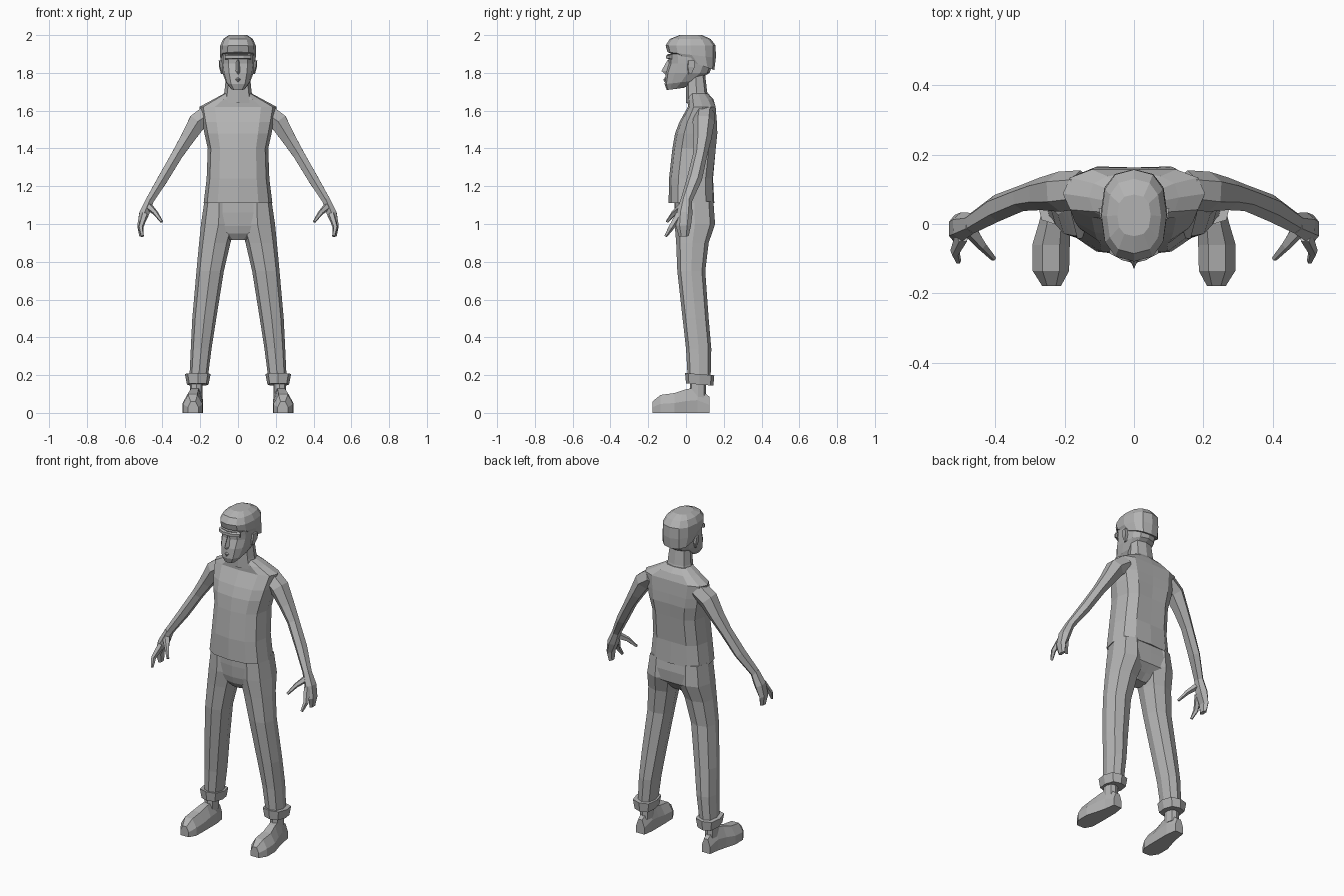
import bpy, bmesh, math
from mathutils import Vector

grey = bpy.data.materials.new("plain grey")
grey.diffuse_color = (0.45, 0.45, 0.45, 1)


def loft(name, rings, mirror=False):
    """Skin a list of equal-length rings into one closed flat-shaded part."""
    bm = bmesh.new()
    rows = [[bm.verts.new(p) for p in ring] for ring in rings]
    n = len(rows[0])
    for a, b in zip(rows, rows[1:]):
        for i in range(n):
            j = (i + 1) % n
            bm.faces.new((a[i], a[j], b[j], b[i]))
    bm.faces.new(rows[0])
    bm.faces.new(rows[-1])
    bmesh.ops.recalc_face_normals(bm, faces=bm.faces)
    me = bpy.data.meshes.new(name)
    bm.to_mesh(me)
    bm.free()
    me.materials.append(grey)
    ob = bpy.data.objects.new(name, me)
    bpy.context.collection.objects.link(ob)
    if mirror:
        m = ob.modifiers.new("mirror", 'MIRROR')
        m.use_mirror_merge = False
    return ob


def level(z, x0, x1, y0, y1, n=12, p=0.75, groove=0.0, tilt=0.0):
    """Rounded-box ring at one height; groove dents the back centre, tilt lifts the back."""
    ring = []
    for i in range(n):
        a = 2 * math.pi * i / n
        c, s = math.cos(a), math.sin(a)
        cx = math.copysign(abs(c) ** p, c) if abs(c) > 1e-6 else 0
        cy = math.copysign(abs(s) ** p, s) if abs(s) > 1e-6 else 0
        y = (y0 + y1) / 2 + cy * (y1 - y0) / 2
        if s > 0.99:
            y -= groove
        ring.append(((x0 + x1) / 2 + cx * (x1 - x0) / 2, y, z + tilt * cy))
    return ring


def tube(name, path, n=6):
    """Limb along a path of (x, y, z, depth radius, width radius)."""
    pts = [Vector(q[:3]) for q in path]
    rings = []
    for k, q in enumerate(path):
        d = (pts[min(k + 1, len(pts) - 1)] - pts[max(k - 1, 0)]).normalized()
        u = (Vector((0, 1, 0)) - d * d.y).normalized()
        v = d.cross(u)
        rings.append([pts[k] + u * (q[3] * math.cos(2 * math.pi * i / n))
                      + v * (q[4] * math.sin(2 * math.pi * i / n)) for i in range(n)])
    return loft(name, rings, True)


# Shirt body: (height, half width, front, back, spine groove)
loft("shirt", [level(z, -w, w, f, b, groove=g) for z, w, f, b, g in [
    (1.11, .182, -.092, .155, .005), (1.24, .166, -.09, .153, .01),
    (1.40, .160, -.072, .17, .015), (1.48, .178, -.058, .178, .015),
    (1.54, .190, -.035, .174, .012), (1.62, .205, .01, .165, .008),
    (1.66, .130, .008, .145, 0), (1.69, .075, .012, .118, 0)]])

# Arms, mitten hands, index fingers and thumbs
tube("arm", [(.15, .10, 1.585, .055, .058), (.215, .093, 1.54, .058, .055),
             (.27, .087, 1.45, .047, .042), (.322, .075, 1.367, .038, .034),
             (.397, .045, 1.24, .040, .031), (.47, .0, 1.12, .03, .024)])
tube("hand", [(.465, .002, 1.13, .03, .024), (.497, -.008, 1.055, .042, .030),
              (.517, -.014, .99, .040, .019), (.512, -.012, .935, .026, .012)])
tube("index_finger", [(.495, -.035, 1.05, .022, .02), (.516, -.08, .98, .016, .014),
                      (.506, -.108, .935, .008, .008)], 5)
tube("thumb", [(.47, -.02, 1.09, .024, .02), (.438, -.062, 1.06, .015, .014),
               (.404, -.10, 1.012, .008, .008)], 5)

# Trousers: pelvis, legs and turned-up cuffs
loft("pelvis", [level(z, -w, w, f, b, groove=.01) for z, w, f, b in [
    (1.14, .170, -.06, .148), (1.06, .176, -.06, .158), (.99, .150, -.055, .152),
    (.95, .09, -.045, .11), (.915, .045, -.02, .07)]])
loft("leg", [level(z, a, b, f, k, 8, .8) for z, a, b, f, k in [
    (1.12, .02, .178, -.058, .145), (1.0, .01, .196, -.06, .154),
    (.90, .04, .206, -.052, .12), (.75, .075, .22, -.046, .102),
    (.50, .115, .242, -.018, .12), (.34, .14, .250, .0, .134),
    (.17, .162, .258, .01, .130)]], True)
loft("trouser_cuff", [level(z, a, b, f, k, 8, .7, tilt=-.006) for z, a, b, f, k in [
    (.15, .156, .27, .0, .145), (.205, .145, .281, -.005, .15)]], True)

# Ankles and shoes
loft("ankle", [level(z, .187, .254, .02, .105, 8) for z in (.08, .18)], True)


def shoe_ring(y, a, b, h):
    w = (b - a) * .27
    return [(a, y, 0), (b, y, 0), (b, y, h * .5), (b - w, y, h), (a + w, y, h), (a, y, h * .5)]


loft("shoe", [shoe_ring(*r) for r in [
    (.125, .195, .25, .085), (.06, .185, .26, .135), (.0, .185, .275, .125),
    (-.06, .185, .293, .105), (-.135, .187, .292, .095), (-.178, .21, .265, .06)]], True)

# Neck and collar
loft("neck", [level(z, -w, w, f, b, 8) for z, w, f, b in [
    (1.64, .085, .0, .13), (1.70, .072, .0, .112), (1.80, .062, .0, .10)]])

# Head: jaw and face, tapering to the chin; the eye line sits back under the brow
loft("face", [level(z, -w, w, f, b, 12, .8, tilt=t) for z, w, f, b, t in [
    (1.715, .036, -.102, -.01, .006), (1.75, .064, -.113, .06, .01),
    (1.80, .082, -.108, .125, 0), (1.85, .088, -.092, .143, 0),
    (1.875, .089, -.094, .148, 0), (1.90, .089, -.098, .15, 0)]])

# Hair cap
loft("hair", [level(z, -w, w, f, b, 12, .8, tilt=t) for z, w, f, b, t in [
    (1.845, .088, -.02, .150, -.03), (1.895, .096, -.098, .158, -.015),
    (1.945, .094, -.108, .157, 0), (1.98, .078, -.085, .13, 0),
    (2.0, .048, -.035, .085, 0)]])

# Brow ridge, nose, lips and ears
loft("brow", [[(x, -.075, 1.872), (x, y, 1.876), (x, y, 1.892), (x, -.075, 1.9)]
              for x, y in [(-.07, -.085), (-.03, -.106), (.03, -.106), (.07, -.085)]])
loft("nose", [[(-w, -.085, z), (0, t, z), (w, -.085, z)] for z, w, t in [
    (1.868, .010, -.098), (1.81, .019, -.130), (1.79, .016, -.108)]])
loft("lips", [[(-w, -.095, z), (0, t, z), (w, -.095, z)] for z, w, t in [
    (1.775, .018, -.112), (1.765, .026, -.121), (1.752, .018, -.114)]])
loft("ear", [[(.078, f, z), (x, f + .006, z), (x + .006, b, z), (.078, b, z)]
             for z, x, f, b in [(1.795, .084, .01, .03), (1.83, .094, .005, .045),
                                (1.865, .096, .008, .045)]], True)
